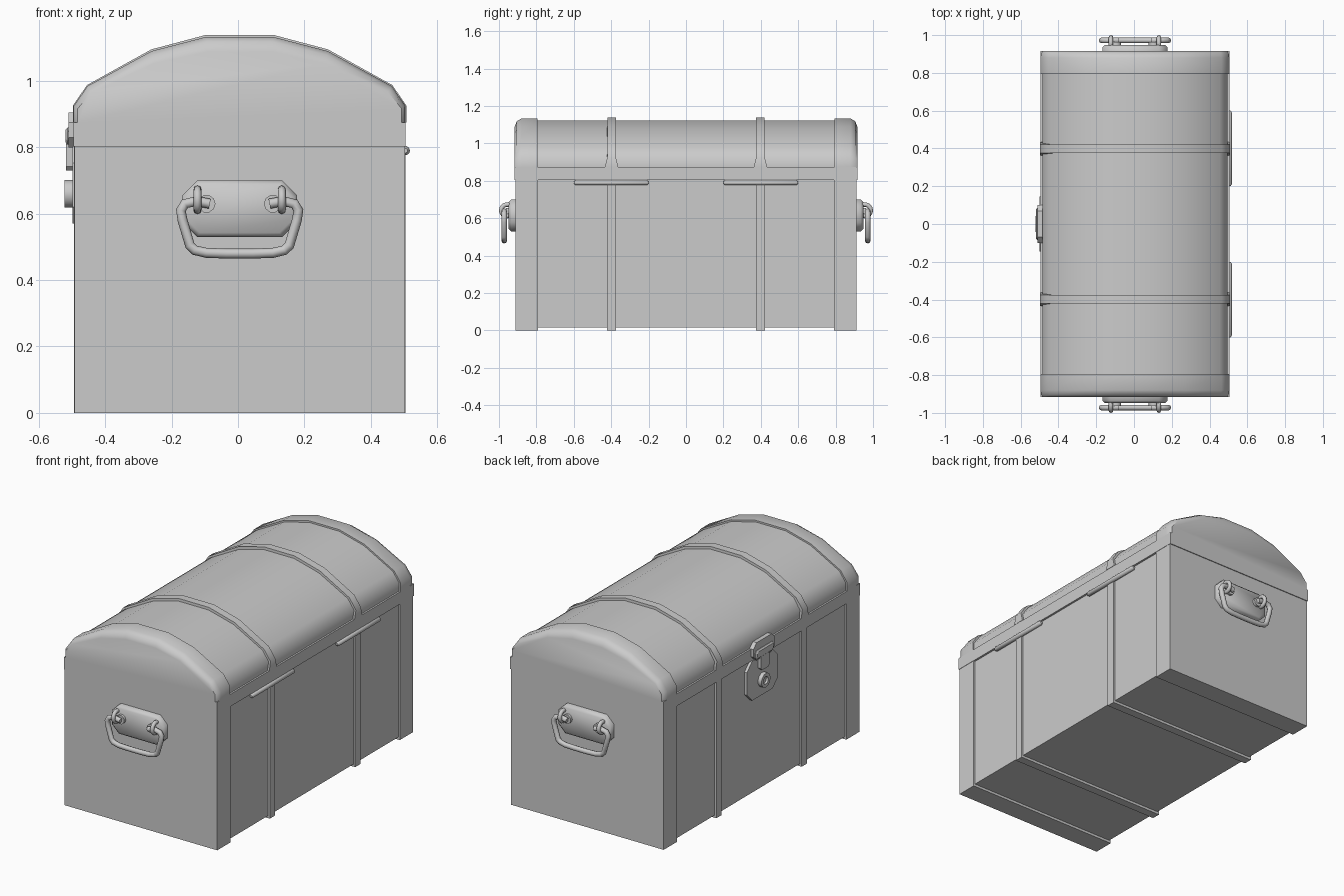
import bpy, bmesh, math

if "Cube" in bpy.data.objects:
    bpy.data.objects.remove(bpy.data.objects["Cube"])

CX = 0.005  # the chest sits slightly off centre because of the lock

grey = bpy.data.materials.new("plain grey")
grey.use_nodes = True
grey.diffuse_color = (0.6, 0.6, 0.6, 1)
grey.node_tree.nodes["Principled BSDF"].inputs["Base Color"].default_value = (0.6, 0.6, 0.6, 1)


def smooth(ob, angle):
    bpy.ops.object.select_all(action="DESELECT")
    ob.select_set(True)
    bpy.context.view_layer.objects.active = ob
    bpy.ops.object.shade_smooth_by_angle(angle=math.radians(angle))


def loft(name, sections, axis="y", angle=0):
    """Skin (position, profile) sections along an axis and cap both ends."""
    bm = bmesh.new()
    rings = []
    for pos, profile in sections:
        ring = []
        for u, v in profile:
            co = (u + CX, pos, v) if axis == "y" else (pos, u, v)
            ring.append(bm.verts.new(co))
        rings.append(ring)
    n = len(rings[0])
    for a, b in zip(rings, rings[1:]):
        for i in range(n):
            j = (i + 1) % n
            bm.faces.new((a[i], a[j], b[j], b[i]))
    bm.faces.new(rings[0])
    bm.faces.new(rings[-1])
    bmesh.ops.recalc_face_normals(bm, faces=bm.faces)
    me = bpy.data.meshes.new(name)
    bm.to_mesh(me)
    bm.free()
    ob = bpy.data.objects.new(name, me)
    bpy.context.collection.objects.link(ob)
    me.materials.append(grey)
    if angle:
        smooth(ob, angle)
    return ob


def rect(half, low, high):
    return [(-half, low), (half, low), (half, high), (-half, high)]


def octagon(half, low, high, cut):
    right = [(half - cut, low), (half, low + cut), (half, high - cut), (half - cut, high)]
    return right + [(-u, v) for u, v in reversed(right)]


def circle(r, z, n=16):
    return [(r * math.cos(math.tau * i / n), z + r * math.sin(math.tau * i / n)) for i in range(n)]


RIM = 0.875
HALF_ARCH = [(0.5, RIM), (0.5, 0.925), (0.458, 0.985), (0.265, 1.09), (0.1, 1.133)]


def arch(dx=0.0, dz=0.0):
    """Lid cross-section, drawn in by dx at the sides and dz at the crown."""
    half = [(x * (1 - dx / 0.5), RIM + (z - RIM) * (1 - dz / 0.258)) for x, z in HALF_ARCH]
    return half + [(-x, z) for x, z in reversed(half)]


# Body, with recessed panels between end frames and straps
loft("body_panels", [(-0.85, rect(0.488, 0.015, 0.81)), (0.85, rect(0.488, 0.015, 0.81))])
for s, side in ((-1, "front"), (1, "back")):
    loft(side + "_end_frame", [(s * 0.79, rect(0.498, 0, 0.803)), (s * 0.912, rect(0.498, 0, 0.803))])
    loft(side + "_body_strap", [(s * 0.398 - 0.025, rect(0.499, 0, 0.803)),
                                (s * 0.398 + 0.025, rect(0.499, 0, 0.803))])

# Lid
loft("lid_rim", [(-0.917, rect(0.5, 0.803, RIM)), (0.917, rect(0.5, 0.803, RIM))])
loft("lid_panel", [(-0.85, arch(0.01, 0.01)), (0.85, arch(0.01, 0.01))], angle=45)
for s, side in ((-1, "front"), (1, "back")):
    loft(side + "_lid_end", [(s * 0.795, arch()), (s * 0.88, arch()),
                             (s * 0.905, arch(0.004, 0.015)), (s * 0.917, arch(0.012, 0.045))], angle=40)
    strap = loft(side + "_lid_strap", [(s * 0.398 - 0.023, arch(-0.002, -0.006)),
                                       (s * 0.398 + 0.023, arch(-0.002, -0.006))], angle=45)
    # Strap feet flare out at the rim
    for v in strap.data.vertices:
        if v.co.z < RIM + 0.01:
            v.co.y += math.copysign(0.012, v.co.y - s * 0.398)


# Carrying handles on both ends
def tube(name, half_path, y, radius):
    path = half_path + [(-x, z) for x, z in reversed(half_path)]
    cu = bpy.data.curves.new(name, "CURVE")
    cu.dimensions = "3D"
    cu.bevel_depth = radius
    cu.bevel_resolution = 2
    cu.use_fill_caps = True
    sp = cu.splines.new("POLY")
    sp.points.add(len(path) - 1)
    for p, (x, z) in zip(sp.points, path):
        p.co = (x + CX, y, z, 1)
    ob = bpy.data.objects.new(name, cu)
    bpy.context.collection.objects.link(ob)
    cu.materials.append(grey)
    bpy.ops.object.select_all(action="DESELECT")
    ob.select_set(True)
    bpy.context.view_layer.objects.active = ob
    bpy.ops.object.convert(target="MESH")
    smooth(bpy.context.object, 50)


BAIL = [(-0.09, 0.63), (-0.13, 0.638), (-0.165, 0.63), (-0.177, 0.61), (-0.172, 0.58),
        (-0.15, 0.505), (-0.135, 0.49), (-0.1, 0.482), (-0.04, 0.48)]

for s, side in ((-1, "front"), (1, "back")):
    loft(side + "_handle_plate", [(s * 0.9, octagon(0.173, 0.53, 0.7, 0.045)),
                                  (s * 0.935, octagon(0.173, 0.53, 0.7, 0.045)),
                                  (s * 0.948, octagon(0.16, 0.543, 0.687, 0.04))], angle=50)
    tube(side + "_handle_bail", BAIL, s * 0.972, 0.015)
    for t, lr in ((-1, "right"), (1, "left")):
        stud = [(u + t * 0.1, v) for u, v in circle(0.027, 0.63, 10)]
        loft(f"{side}_{lr}_handle_stud", [(s * 0.93, stud), (s * 0.963, stud)], angle=40)
        bpy.ops.mesh.primitive_torus_add(major_segments=16, minor_segments=8, major_radius=0.031,
                                         minor_radius=0.012, rotation=(0, math.pi / 2, 0),
                                         location=(CX + t * 0.127, s * 0.957, 0.642))
        ring = bpy.context.object
        ring.name = f"{side}_{lr}_handle_ring"
        ring.data.materials.append(grey)
        smooth(ring, 60)

# Hinge barrels with rounded ends on the left side
for s, end in ((-1, "front"), (1, "back")):
    ends = ((-0.2, 0.007), (-0.19, 0.014), (0.19, 0.014), (0.2, 0.007))
    barrel = loft(end + "_hinge", [(s * 0.4 + d, circle(r, 0.79, 10)) for d, r in ends], angle=50)
    barrel.location.x = 0.499

# Lock on the right side
loft("lock_plate", [(-0.48, octagon(0.145, 0.57, 0.803, 0.05)), (-0.499, octagon(0.145, 0.57, 0.803, 0.05))], "x")
loft("hasp_plate", [(-0.48, octagon(0.1, 0.8, 0.905, 0.03)), (-0.51, octagon(0.1, 0.8, 0.905, 0.03))], "x")
loft("hasp_bar", [(-0.48, octagon(0.085, 0.808, 0.86, 0.012)), (-0.513, octagon(0.085, 0.808, 0.86, 0.012)),
                  (-0.52, octagon(0.075, 0.816, 0.852, 0.01))], "x")
loft("hasp_arm", [(-0.48, octagon(0.04, 0.73, 0.82, 0.012)), (-0.518, octagon(0.04, 0.73, 0.82, 0.012))], "x")
loft("lock_barrel", [(-0.48, circle(0.042, 0.66)), (-0.522, circle(0.042, 0.66)),
                     (-0.522, circle(0.022, 0.66)), (-0.51, circle(0.02, 0.66))], "x", angle=40)
